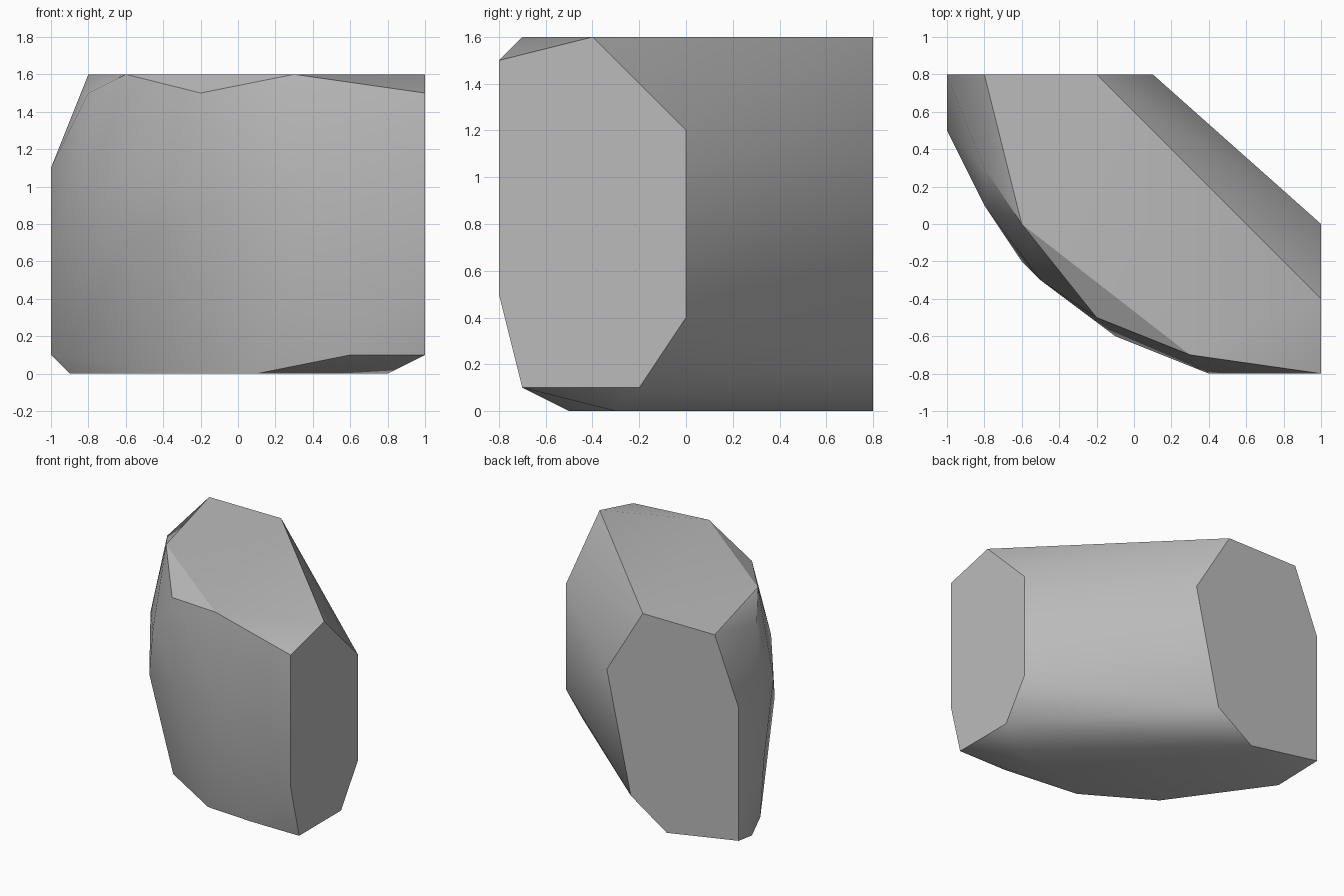
import bpy
import bmesh
import math

default_cube = bpy.data.objects.get("Cube")
if default_cube:
    bpy.data.objects.remove(default_cube)

UNIT = 0.1  # corner positions are given in tenths

# Flat cleaved end of the stone, as (y, z)
side_outline = [(-8, 15), (-4, 16), (0, 12), (0, 4), (-2, 1), (-7, 1), (-8, 5)]
# Flat cleaved back of the stone, as (x, z)
back_outline = [(-2, 16), (-8, 16), (-10, 11), (-10, 1), (-4, 0), (-1, 2), (1, 11)]
# Resting face on the ground, as (x, y)
base_outline = [(8, -3), (1, -5), (-4, -2), (-9, 5)]
# Upper rim along the weathered front
front_rim = [(-6, 0, 16), (3, -7, 16), (-2, -5, 15), (-8, 3, 15)]
# Bulge of the weathered front
front_bulge = [(4, -8, 10), (-1, -6, 9), (-5, -3, 11), (-6, -2, 7),
               (-8, 1, 10), (-10, 5, 6), (-9, 4, 1), (6, -7, 1)]

corners = [(10, y, z) for y, z in side_outline]
corners += [(x, 8, z) for x, z in back_outline]
corners += [(x, y, 0) for x, y in base_outline]
corners += front_rim + front_bulge


def make_material(name, color):
    material = bpy.data.materials.new(name)
    material.use_nodes = True
    material.diffuse_color = color
    shader = next(n for n in material.node_tree.nodes if n.type == "BSDF_PRINCIPLED")
    shader.inputs["Base Color"].default_value = color
    return material


def make_stone(name, points, material):
    """Wrap a tight convex skin around the corners."""
    bm = bmesh.new()
    for point in points:
        bm.verts.new([value * UNIT for value in point])
    bmesh.ops.convex_hull(bm, input=bm.verts[:])
    loose = [v for v in bm.verts if not v.link_faces]
    bmesh.ops.delete(bm, geom=loose, context="VERTS")
    # Merge coplanar triangles into clean facets
    bmesh.ops.dissolve_limit(bm, angle_limit=math.radians(0.5),
                             verts=bm.verts[:], edges=bm.edges[:])
    bmesh.ops.recalc_face_normals(bm, faces=bm.faces[:])
    mesh = bpy.data.meshes.new(name)
    bm.to_mesh(mesh)
    bm.free()
    mesh.materials.append(material)
    stone = bpy.data.objects.new(name, mesh)
    bpy.context.collection.objects.link(stone)
    return stone


# Rock: smooth weathered front, sharp cleaved sides
rock = make_stone("rock", corners, make_material("stone grey", (0.5, 0.5, 0.5, 1)))
bpy.ops.object.select_all(action="DESELECT")
rock.select_set(True)
bpy.context.view_layer.objects.active = rock
bpy.ops.object.shade_smooth_by_angle(angle=math.radians(30))
